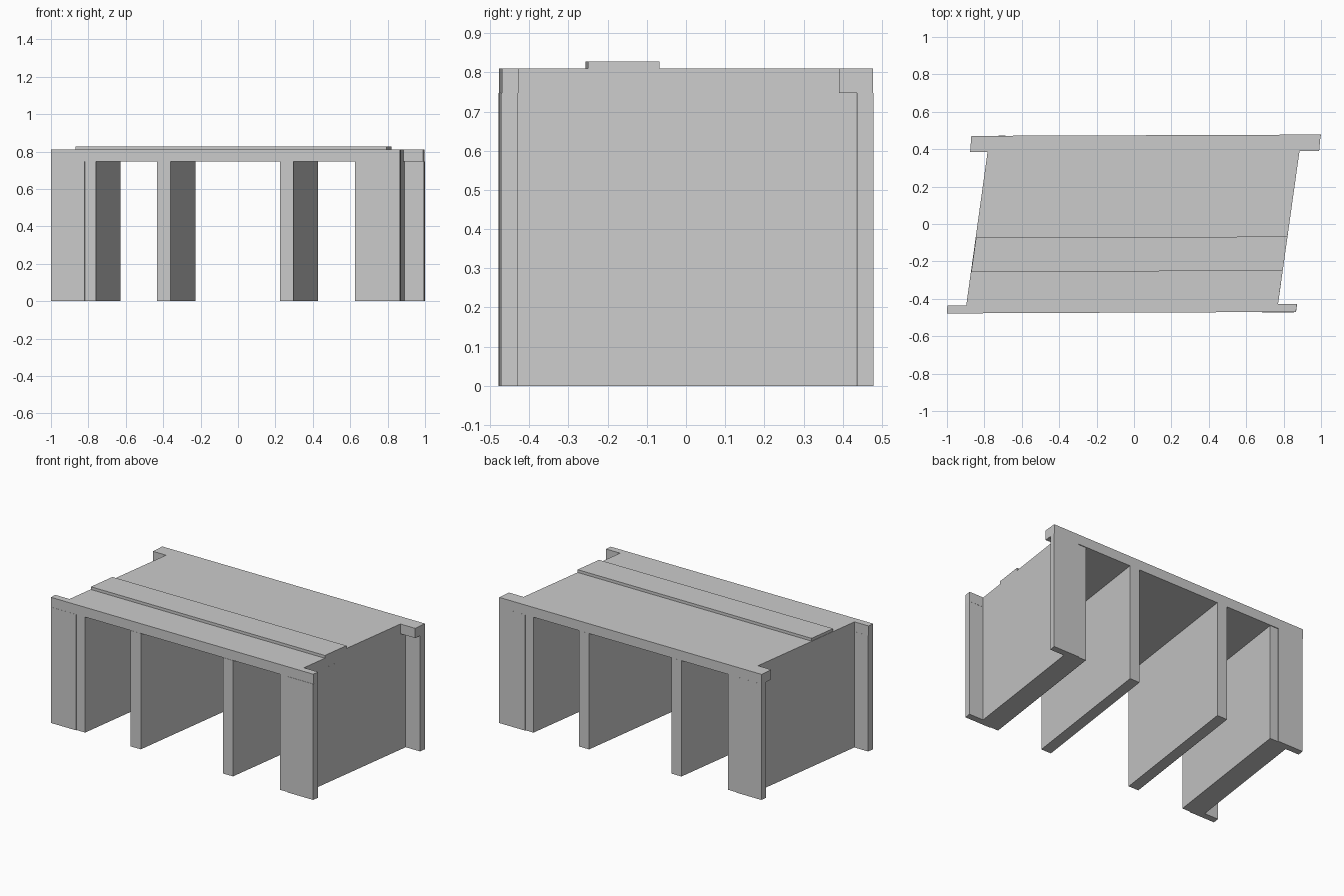
import bpy, bmesh

if "Cube" in bpy.data.objects:
    bpy.data.objects.remove(bpy.data.objects["Cube"])

SHEAR = 0.14      # x shift per unit of y (skewed plan)
TILT = 0.0037     # slight y rise per unit of x
HALF = 0.475      # half depth
DECK_Z, TOP_Z = 0.747, 0.81


def prism(name, outline, z0, z1):
    """Extrude a plan outline from z0 to z1."""
    bm = bmesh.new()
    face = bm.faces.new([bm.verts.new((x, y, z0)) for x, y in outline])
    up = bmesh.ops.extrude_face_region(bm, geom=[face])
    verts = [g for g in up['geom'] if isinstance(g, bmesh.types.BMVert)]
    bmesh.ops.translate(bm, vec=(0, 0, z1 - z0), verts=verts)
    bmesh.ops.recalc_face_normals(bm, faces=bm.faces)
    mesh = bpy.data.meshes.new(name)
    bm.to_mesh(mesh)
    bm.free()
    ob = bpy.data.objects.new(name, mesh)
    bpy.context.collection.objects.link(ob)
    return ob


def skew(x, y):
    """Plan position: x is measured along the front edge (y = -HALF)."""
    return (x + SHEAR * (y + HALF), y + TILT * x)


def slab(name, x0, x1, y0, y1, z0, z1):
    return prism(name, [skew(x0, y0), skew(x1, y0), skew(x1, y1), skew(x0, y1)], z0, z1)


# deck with small front ears and deeper back ears
prism("deck", [(-1, -0.478), (0.866, -0.470), (0.871, -0.428), (0.77, -0.428),
               (0.885, 0.391), (0.99, 0.391), (0.998, 0.478), (-0.87, 0.471),
               (-0.876, 0.385), (-0.783, 0.385), (-0.897, -0.436), (-0.998, -0.436)],
      DECK_Z, TOP_Z)

# raised strip across the deck
slab("raised_strip", -0.901, 0.764, -0.253, -0.070, TOP_Z, 0.828)

# end walls and inner piers
INSET = 0.005
for name, x0, x1, d in (("left_abutment", -0.902, -0.76, INSET), ("left_pier", -0.432, -0.36, 0),
                        ("right_pier", 0.225, 0.296, 0), ("right_abutment", 0.625, 0.764, INSET)):
    slab(name, x0, x1, -HALF + d, HALF - d, 0, DECK_Z)

# wing walls at the four corners
for side, x0, x1 in (("left", -1.0, -0.82), ("right", 0.683, 0.866)):
    slab(side + "_front_wing", x0, x1, -HALF, -0.432, 0, DECK_Z)
    slab(side + "_back_wing", x0, x1, 0.433, HALF, 0, DECK_Z)
